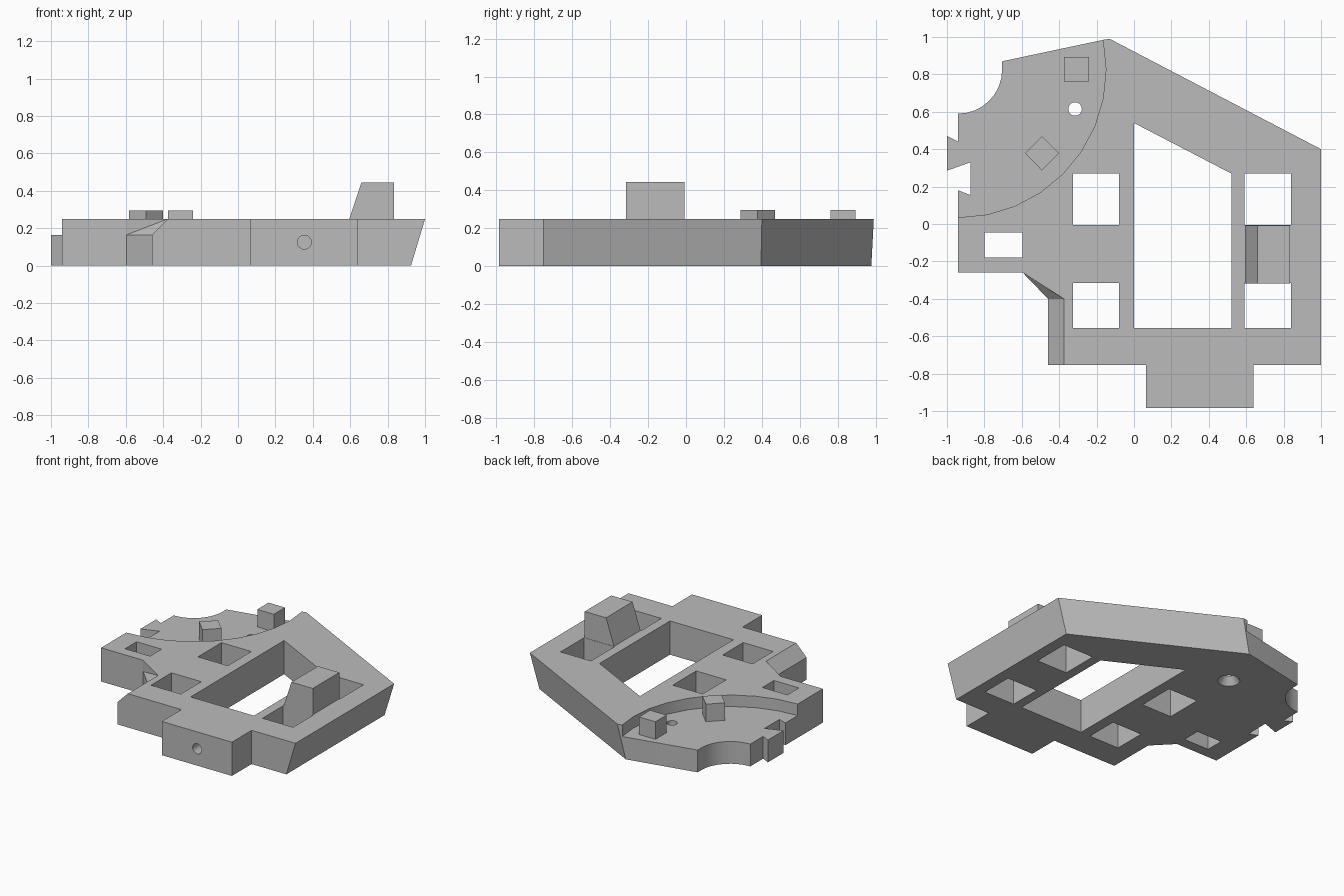
import bpy
import bmesh
from math import cos, sin, radians
from mathutils import Matrix

default = bpy.data.objects.get("Cube")
if default:
    bpy.data.objects.remove(default, do_unlink=True)

TOP, STEP = 0.25, 0.165

grey = bpy.data.materials.new("plain grey")
grey.use_nodes = True
grey.diffuse_color = (0.5, 0.5, 0.5, 1)
grey.node_tree.nodes["Principled BSDF"].inputs["Base Color"].default_value = (0.5, 0.5, 0.5, 1)


def finish(name, bm):
    bmesh.ops.recalc_face_normals(bm, faces=bm.faces)
    mesh = bpy.data.meshes.new(name)
    bm.to_mesh(mesh)
    bm.free()
    mesh.materials.append(grey)
    obj = bpy.data.objects.new(name, mesh)
    bpy.context.collection.objects.link(obj)
    return obj


def loft(name, low, high):
    """Solid between two matching loops of 3D points."""
    bm = bmesh.new()
    a = [bm.verts.new(p) for p in low]
    b = [bm.verts.new(p) for p in high]
    bm.faces.new(a)
    bm.faces.new(b)
    for i in range(len(a)):
        j = (i + 1) % len(a)
        bm.faces.new((a[i], a[j], b[j], b[i]))
    return finish(name, bm)


def prism(name, outline, z0, z1):
    return loft(name, [(x, y, z0) for x, y in outline], [(x, y, z1) for x, y in outline])


def box(name, x0, x1, y0, y1, z0, z1):
    return prism(name, [(x0, y0), (x1, y0), (x1, y1), (x0, y1)], z0, z1)


def drum(name, centre, r0, r1, depth, turn=0):
    bm = bmesh.new()
    place = Matrix.Translation(centre) @ Matrix.Rotation(radians(turn), 4, "X")
    bmesh.ops.create_cone(bm, cap_ends=True, segments=32, radius1=r0, radius2=r1,
                          depth=depth, matrix=place)
    return finish(name, bm)


def combine(target, tool, operation):
    mod = target.modifiers.new(operation, "BOOLEAN")
    mod.object, mod.operation, mod.solver = tool, operation, "EXACT"
    bpy.context.view_layer.objects.active = target
    bpy.ops.object.modifier_apply(modifier=mod.name)
    bpy.data.objects.remove(tool, do_unlink=True)


# Base plate outline, with a concave bite and a small notch on the right edge
bite = [(-0.94 + 0.235 * cos(radians(-a)), 0.825 + 0.235 * sin(radians(-a)))
        for a in [i * 11.25 for i in range(9)]]
front_edge = [(-0.94, -0.26), (-0.595, -0.26), (-0.375, -0.4), (-0.375, -0.755),
              (0.065, -0.755), (0.065, -0.985), (0.64, -0.985), (0.64, -0.755)]
slope_top = [(1, -0.755), (1, 0.4), (-0.13, 0.99)]
slope_low = [(0.925, -0.755), (0.925, 0.395), (-0.19, 0.977)]
corner_top, corner_low = [(-0.165, 0.985)], [(-0.2, 0.976)]
side_edge = [(-0.705, 0.87)] + bite + [(-0.94, 0.44), (-1, 0.47), (-1, 0.285),
                                       (-0.875, 0.33), (-0.875, 0.155), (-0.94, 0.18)]
plate = loft("base_plate",
             [(x, y, 0) for x, y in front_edge + slope_low + corner_low + side_edge],
             [(x, y, TOP) for x, y in front_edge + slope_top + corner_top + side_edge])

# Chamfered strip and its sloping corner
strip = [(-0.46, -0.755, STEP), (-0.375, -0.755, TOP), (-0.375, -0.4, TOP), (-0.46, -0.4, STEP)]
corner = [(-0.595, -0.26, STEP), (-0.46, -0.4, STEP), (-0.375, -0.4, TOP)]
for top in (strip, corner):
    combine(plate, loft("chamfer", [(x, y, 0) for x, y, z in top], top), "UNION")

# Sunken round step
combine(plate, drum("step_cut", (-0.94, 0.825, STEP + 0.2), 0.79, 0.79, 0.4), "DIFFERENCE")

# Rectangular windows and the large opening
for x0, x1, y0, y1 in [(-0.325, -0.08, -0.005, 0.27), (-0.325, -0.08, -0.555, -0.315),
                       (0.59, 0.84, -0.005, 0.27), (0.59, 0.84, -0.555, -0.315),
                       (-0.8, -0.595, -0.18, -0.045)]:
    combine(plate, box("window_cut", x0, x1, y0, y1, -0.1, 0.4), "DIFFERENCE")
opening = [(0, -0.555), (0.52, -0.555), (0.52, 0.27), (0, 0.54)]
combine(plate, prism("opening_cut", opening, -0.1, 0.4), "DIFFERENCE")

# Countersunk screw hole and blind hole in the front face
combine(plate, drum("screw_cut", (-0.315, 0.615, 0.1), 0.036, 0.036, 0.4), "DIFFERENCE")
combine(plate, drum("countersink_cut", (-0.315, 0.615, 0.02), 0.085, 0.036, 0.07), "DIFFERENCE")
combine(plate, drum("front_hole_cut", (0.355, -0.985, 0.125), 0.037, 0.037, 0.5, 90), "DIFFERENCE")

# Wedge block between the left windows
profile = [(0.592, TOP - 0.01), (0.66, 0.445), (0.835, 0.445), (0.835, TOP - 0.01)]
wedge = loft("wedge_block", [(x, -0.317, z) for x, z in profile],
             [(x, -0.007, z) for x, z in profile])

# Two square posts on the sunken step
square_post = box("square_post", -0.375, -0.24, 0.762, 0.893, STEP - 0.01, 0.295)
diamond = [(-0.583, 0.378), (-0.492, 0.286), (-0.4, 0.378), (-0.492, 0.47)]
turned_post = prism("turned_post", diamond, STEP - 0.01, 0.295)

# Smooth curved walls, keep edges sharp
bpy.ops.object.select_all(action="DESELECT")
plate.select_set(True)
bpy.context.view_layer.objects.active = plate
bpy.ops.object.shade_smooth_by_angle(angle=radians(20))
